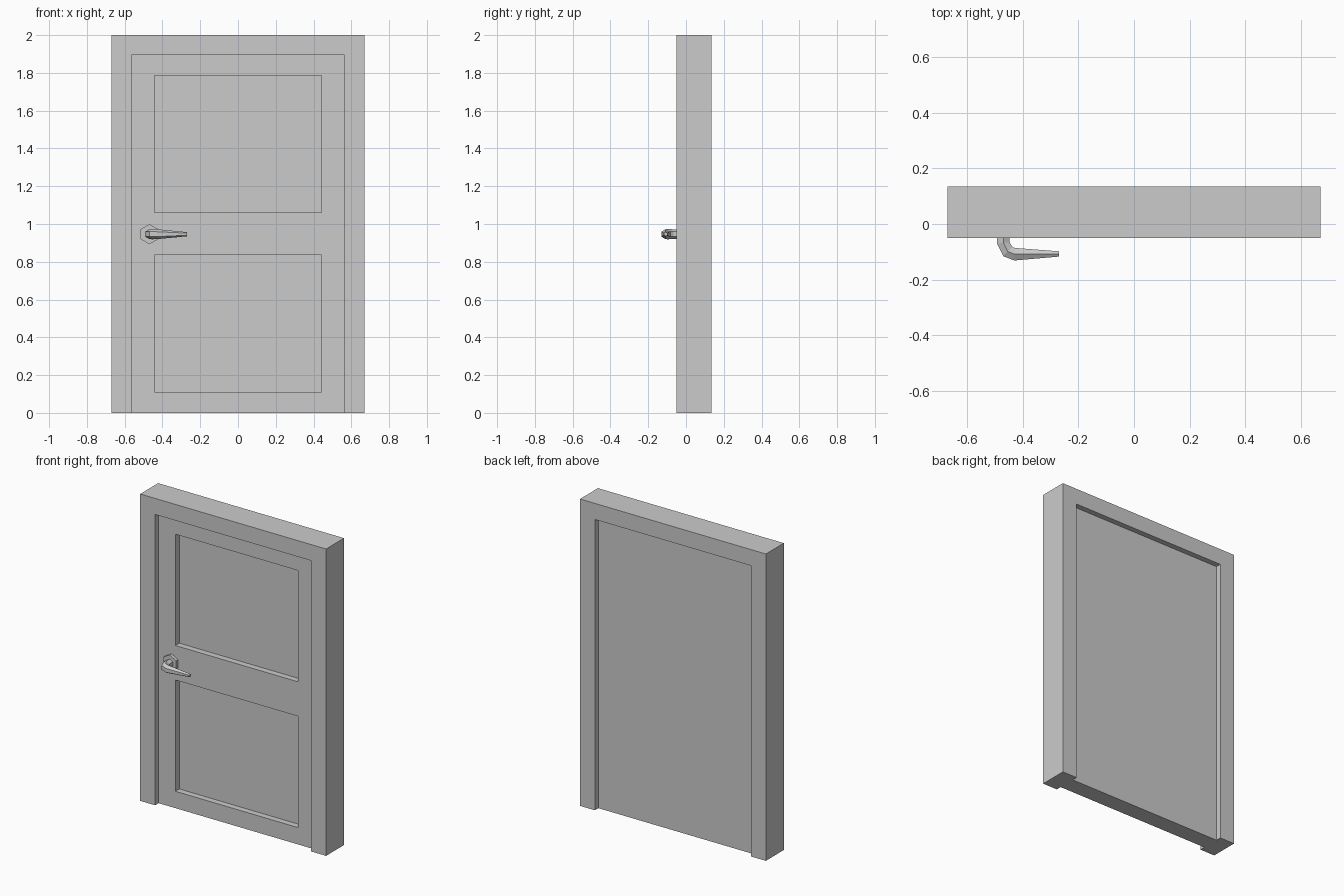
import bpy, bmesh, math
from mathutils import Vector

if "Cube" in bpy.data.objects:
    bpy.data.objects.remove(bpy.data.objects["Cube"])

FRONT, BACK = -0.05, 0.135      # frame faces in y
RECESS = 0.036                  # door set back from the frame on both sides
DOOR = FRONT + RECESS           # door front face
HX, HZ = -0.469, 0.946          # handle axis


def box(name, x, y, z):
    bpy.ops.mesh.primitive_cube_add(size=1)
    o = bpy.context.object
    o.name = name
    for v in o.data.vertices:
        v.co = [r[0] + (c + 0.5) * (r[1] - r[0]) for c, r in zip(v.co, (x, y, z))]
    return o


def carve(target, x, y, z):
    cutter = box("cutter", x, y, z)
    cutter.hide_render = True
    m = target.modifiers.new("carve", 'BOOLEAN')
    m.operation, m.solver, m.object = 'DIFFERENCE', 'EXACT', cutter
    bpy.context.view_layer.objects.active = target
    bpy.ops.object.modifier_apply(modifier=m.name)
    bpy.data.objects.remove(cutter)


def hex_sweep(name, stations):
    """Skin hexagonal rings; each station is (x, y, radius, heading in degrees)."""
    bm = bmesh.new()
    rings = []
    for x, y, r, deg in stations:
        h = math.radians(deg)
        side = Vector((-math.sin(h), math.cos(h), 0))
        ring = []
        for i in range(6):
            a = i * math.pi / 3
            p = Vector((x, y, HZ)) + side * (r * math.sin(a)) + Vector((0, 0, r * math.cos(a)))
            ring.append(bm.verts.new(p))
        rings.append(ring)
    for a, b in zip(rings, rings[1:]):
        for i in range(6):
            j = (i + 1) % 6
            bm.faces.new((a[i], a[j], b[j], b[i]))
    bm.faces.new(rings[0])
    bm.faces.new(rings[-1])
    bmesh.ops.recalc_face_normals(bm, faces=bm.faces)
    me = bpy.data.meshes.new(name)
    bm.to_mesh(me)
    bm.free()
    o = bpy.data.objects.new(name, me)
    bpy.context.collection.objects.link(o)
    return o


# Frame and door leaf as one carved block
door = box("door_and_frame", (-0.67, 0.67), (FRONT, BACK), (0, 2))
carve(door, (-0.563, 0.563), (FRONT - 0.1, DOOR), (-0.1, 1.895))
carve(door, (-0.563, 0.563), (BACK - RECESS, BACK + 0.1), (-0.1, 1.895))

# Two sunken panels on the front
for z0 in (0.11, 1.06):
    carve(door, (-0.4415, 0.4415), (DOOR - 0.02, DOOR + 0.04), (z0, z0 + 0.725))

# Hexagonal rosette behind the handle
hex_sweep("handle_rosette", [(HX, DOOR, 0.053, -90), (HX, DOOR - 0.02, 0.053, -90)])

# Bent, tapering lever
hex_sweep("handle_lever", [
    (HX, DOOR - 0.02, 0.026, -90),
    (HX, -0.068, 0.026, -85),
    (-0.453, -0.099, 0.027, -45),
    (-0.428, -0.1085, 0.026, -4),
    (-0.27, -0.1075, 0.011, 0),
])
